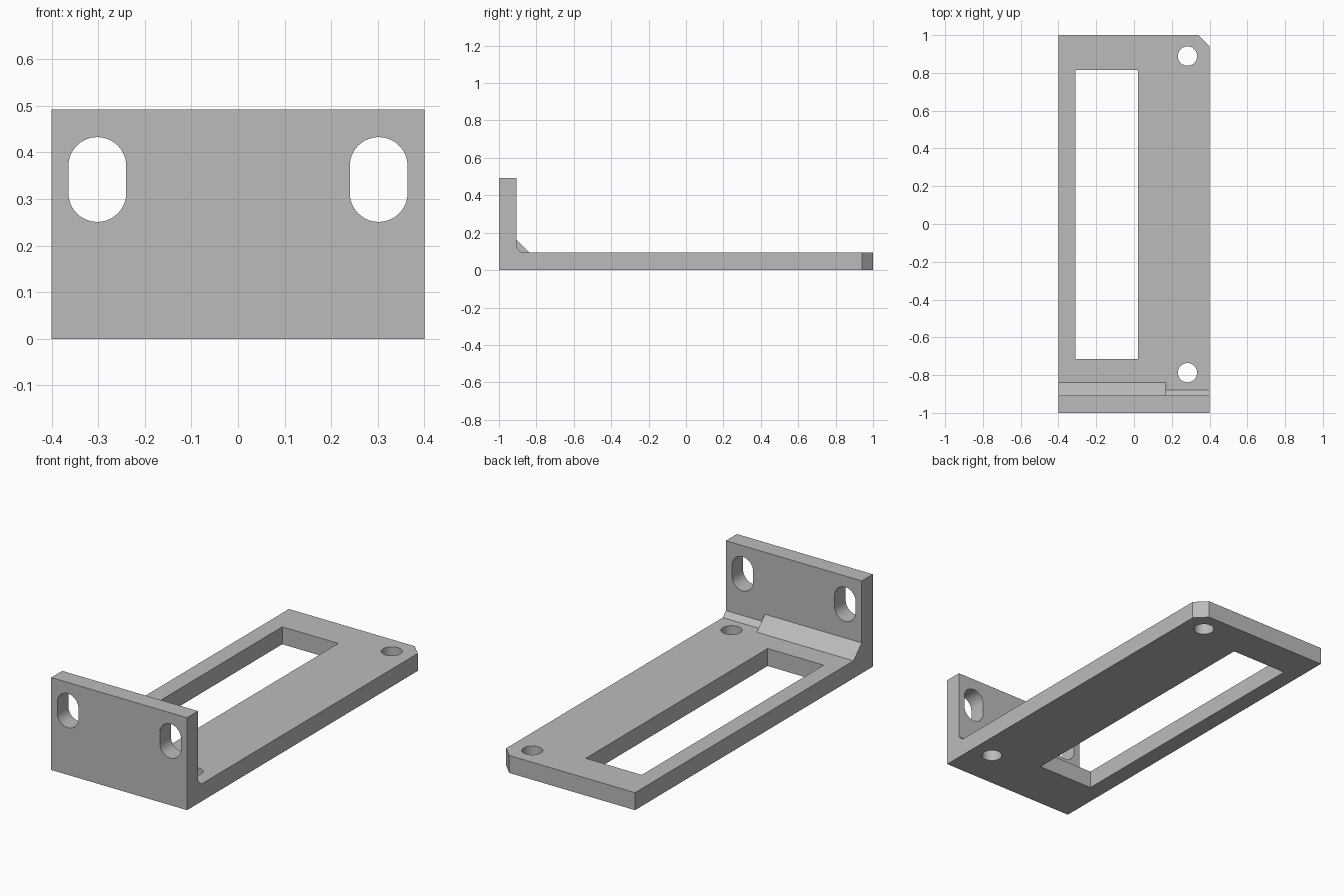
import bpy, bmesh
from math import cos, sin, pi
from mathutils import Vector

cube = bpy.data.objects.get("Cube")
if cube:
    bpy.data.objects.remove(cube, do_unlink=True)

grey = bpy.data.materials.new("plain grey")
grey.use_nodes = True
colour = (0.5, 0.5, 0.5, 1)
grey.diffuse_color = colour
grey.node_tree.nodes["Principled BSDF"].inputs["Base Color"].default_value = colour


def prism(name, outline, axis, start, end):
    """Extrude a 2D outline along x, y or z."""
    place = {"x": lambda a, b: (start, a, b),
             "y": lambda a, b: (a, start, b),
             "z": lambda a, b: (a, b, start)}[axis]
    bm = bmesh.new()
    face = bm.faces.new([bm.verts.new(place(a, b)) for a, b in outline])
    ext = bmesh.ops.extrude_face_region(bm, geom=[face])["geom"]
    shift = Vector([end - start if axis == k else 0 for k in "xyz"])
    bmesh.ops.translate(bm, vec=shift,
                        verts=[v for v in ext if isinstance(v, bmesh.types.BMVert)])
    bmesh.ops.recalc_face_normals(bm, faces=bm.faces)
    mesh = bpy.data.meshes.new(name)
    bm.to_mesh(mesh)
    bm.free()
    mesh.materials.append(grey)
    obj = bpy.data.objects.new(name, mesh)
    bpy.context.collection.objects.link(obj)
    return obj


def slot(x, z, r, half, n=24):
    """Rounded outline; half is the straight half length (0 gives a circle)."""
    top = [(x + r * cos(pi * i / n), z + half + r * sin(pi * i / n)) for i in range(n + 1)]
    low = [(2 * x - a, 2 * z - b) for a, b in top]
    return top + low if half else top[:-1] + low[:-1]


def combine(target, tool, operation):
    mod = target.modifiers.new(tool.name, "BOOLEAN")
    mod.operation, mod.solver, mod.object = operation, "EXACT", tool
    bpy.context.view_layer.objects.active = target
    bpy.ops.object.modifier_apply(modifier=mod.name)
    bpy.data.objects.remove(tool, do_unlink=True)


# L-shaped body with a small chamfer in the inner corner
W, T, H, WALL = 0.4, 0.093, 0.492, -0.907
bracket = prism("mounting_bracket",
                [(-1, 0), (1, 0), (1, T), (WALL + 0.027, T), (WALL, T + 0.027), (WALL, H), (-1, H)],
                "x", -W, W)

# Larger reinforcing gusset over part of the corner
combine(bracket, prism("gusset", [(-0.95, 0.05), (-0.838, 0.05), (-0.838, T), (WALL, 0.162), (-0.95, 0.162)],
                       "x", -W, 0.17), "UNION")

# Window, clipped corner and round holes through the plate
cuts = {"window": [(-0.31, -0.715), (0.02, -0.715), (0.02, 0.815), (-0.31, 0.815)],
        "corner_clip": [(0.341, 1), (W, 0.941), (0.5, 0.841), (0.5, 1.1), (0.241, 1.1)],
        "front_hole": slot(0.283, -0.787, 0.051, 0),
        "back_hole": slot(0.283, 0.889, 0.051, 0)}
for name, outline in cuts.items():
    combine(bracket, prism(name, outline, "z", -0.1, 0.3), "DIFFERENCE")

# Slots through the upright wall
for side in (-1, 1):
    combine(bracket, prism("wall_slot", slot(side * 0.302, 0.342, 0.062, 0.029), "y", -1.1, -0.8), "DIFFERENCE")

# Smooth hole walls, sharp edges elsewhere
bpy.ops.object.select_all(action="DESELECT")
bracket.select_set(True)
bpy.context.view_layer.objects.active = bracket
bpy.ops.object.shade_smooth_by_angle(angle=pi / 6)
